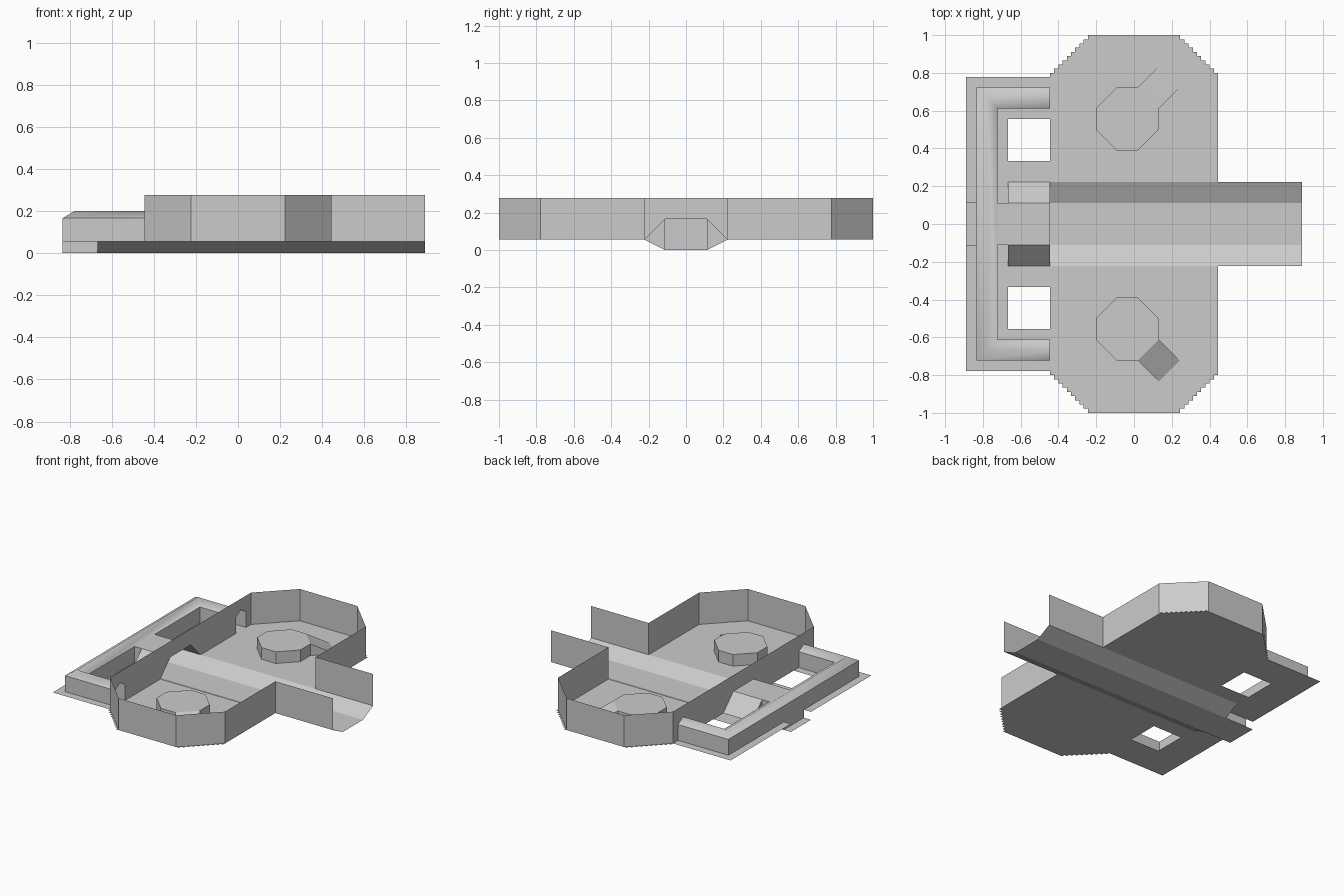
import bpy, bmesh

if "Cube" in bpy.data.objects:
    bpy.data.objects.remove(bpy.data.objects["Cube"])

U = 1 / 9                      # plan module
FLOOR, TOP, EAVE, PEAK = U / 2, 2.5 * U, 1.5 * U, 0.2
XW, XE = 4 * U, 8 * U          # hall wall x, outer end x


def make(name, faces, smooth=False):
    """Build one sheet object from a list of polygons."""
    bm = bmesh.new()
    for f in faces:
        bm.faces.new([bm.verts.new(p) for p in f])
    bmesh.ops.remove_doubles(bm, verts=bm.verts, dist=1e-4)
    bmesh.ops.recalc_face_normals(bm, faces=bm.faces)
    for f in bm.faces:
        f.smooth = smooth
    me = bpy.data.meshes.new(name)
    bm.to_mesh(me)
    bm.free()
    ob = bpy.data.objects.new(name, me)
    bpy.context.collection.objects.link(ob)
    return ob


def flip(faces):
    return [[(x, -y, z) for x, y, z in reversed(f)] for f in faces]


def both(faces):
    return faces + flip(faces)


def rect(x0, x1, y0, y1, z):
    return [(x0, y0, z), (x1, y0, z), (x1, y1, z), (x0, y1, z)]


def strip(a, b):
    """Quads between two equally long point rows."""
    return [[a[i], a[i + 1], b[i + 1], b[i]] for i in range(len(a) - 1)]


def wall(pts, z0, z1):
    return strip([(x, y, z0) for x, y in pts], [(x, y, z1) for x, y in pts])


# Hall floor with stepped corners
n, s = 10, 2 * U / 10
steps = [(XW, 2 * U)]
for i in range(n):
    steps += [(XW - i * s, 7 * U + i * s), (XW - i * s, 7 * U + (i + 1) * s)]
outline = steps + [(-x, y) for x, y in reversed(steps)]
seen = [p for i, p in enumerate(outline) if i == 0 or p != outline[i - 1]]
make("hall_floor", both([[(x, y, FLOOR) for x, y in seen]]))

# Side floor with two square holes
make("side_floor", both([
    rect(-XE, -6 * U, U, 7 * U, FLOOR),
    rect(-6 * U, -XW, 5 * U, 7 * U, FLOOR),
    rect(-6 * U, -XW, 2 * U, 3 * U, FLOOR)]))

# Channel along the middle
prof = [(-2 * U, FLOOR), (-U, 0), (U, 0), (2 * U, FLOOR)]
channel = strip([(-6 * U, y, z) for y, z in prof], [(XE, y, z) for y, z in prof])
channel.append(rect(-XE, -6 * U, -U, U, 0))
make("channel", channel)
make("channel_end_sides", both(wall([(-7.5 * U, U), (-6 * U, U)], 0, FLOOR)))

# Outer hall walls and entrance walls
make("hall_walls", both(wall([(XE, 2 * U), (XW, 2 * U), (XW, 7 * U), (2 * U, 9 * U),
                              (-2 * U, 9 * U), (-XW, 7 * U)], FLOOR, TOP)))

# Back wall with tunnel and passage doorways
half = [(0, TOP), (0, EAVE), (U, EAVE), (2 * U, FLOOR), (5.5 * U, FLOOR), (5.5 * U, EAVE),
        (6 * U, PEAK), (6.5 * U, EAVE), (6.5 * U, FLOOR), (7 * U, FLOOR), (7 * U, TOP)]
make("doorway_wall", both([[(-XW, y, z) for y, z in half]]))

# Central tunnel roof, sloped sides and end caps
make("tunnel_top", [rect(-6.5 * U, -XW, -U, U, EAVE)])
make("tunnel_sides", both(
    strip([(-6 * U, U, EAVE), (-XW, U, EAVE)], [(-6 * U, 2 * U, FLOOR), (-XW, 2 * U, FLOOR)])
    + [[(-6 * U, U, 0), (-6 * U, 2 * U, FLOOR), (-6 * U, U, EAVE)]]
    + wall([(-6.5 * U, U), (-6 * U, U)], FLOOR, EAVE)))


# U-shaped passage: offset path, outer and inner walls, gabled roof
def path(d, mid=()):
    x, y = -7 * U - d, 6 * U + d
    return [(-XW, y), (x, y)] + [(x, m) for m in mid] + [(x, -y), (-XW, -y)]


h = U / 2
make("passage_outer_wall", wall(path(h), FLOOR, EAVE)
     + wall([(-7.5 * U, U), (-7.5 * U, -U)], 0, FLOOR))
make("passage_inner_wall", both(wall([(-XW, 5.5 * U), (-6.5 * U, 5.5 * U),
                                      (-6.5 * U, U)], FLOOR, EAVE)))
rows = [[(x, y, z) for x, y in path(d)] for d, z in ((h, EAVE), (0, PEAK), (-h, EAVE))]
make("passage_roof", strip(rows[0], rows[1]) + strip(rows[1], rows[2]), smooth=True)

# Octagonal platforms with corner ramps
cx, cy, r, PT = -0.035, 5 * U, 1.5 * U, 0.137
octa = [(cx + a, cy + b) for a, b in ((r, h), (h, r), (-h, r), (-r, h),
                                      (-r, -h), (-h, -r), (h, -r), (r, -h))]
platform = [[(x, y, PT) for x, y in octa]] + wall(octa[1:] + octa[:1], FLOOR, PT)
(ax, ay), (bx, by) = octa[0], octa[1]
a1, b1 = (ax + U, ay + U, FLOOR), (bx + U, by + U, FLOOR)
ramp = [[(ax, ay, PT), a1, b1, (bx, by, PT)],
        [(ax, ay, PT), (ax, ay, FLOOR), a1],
        [(bx, by, PT), b1, (bx, by, FLOOR)]]
for side, f in (("left", lambda q: q), ("right", flip)):
    make("platform_" + side, f(platform))
    make("ramp_" + side, f(ramp))
